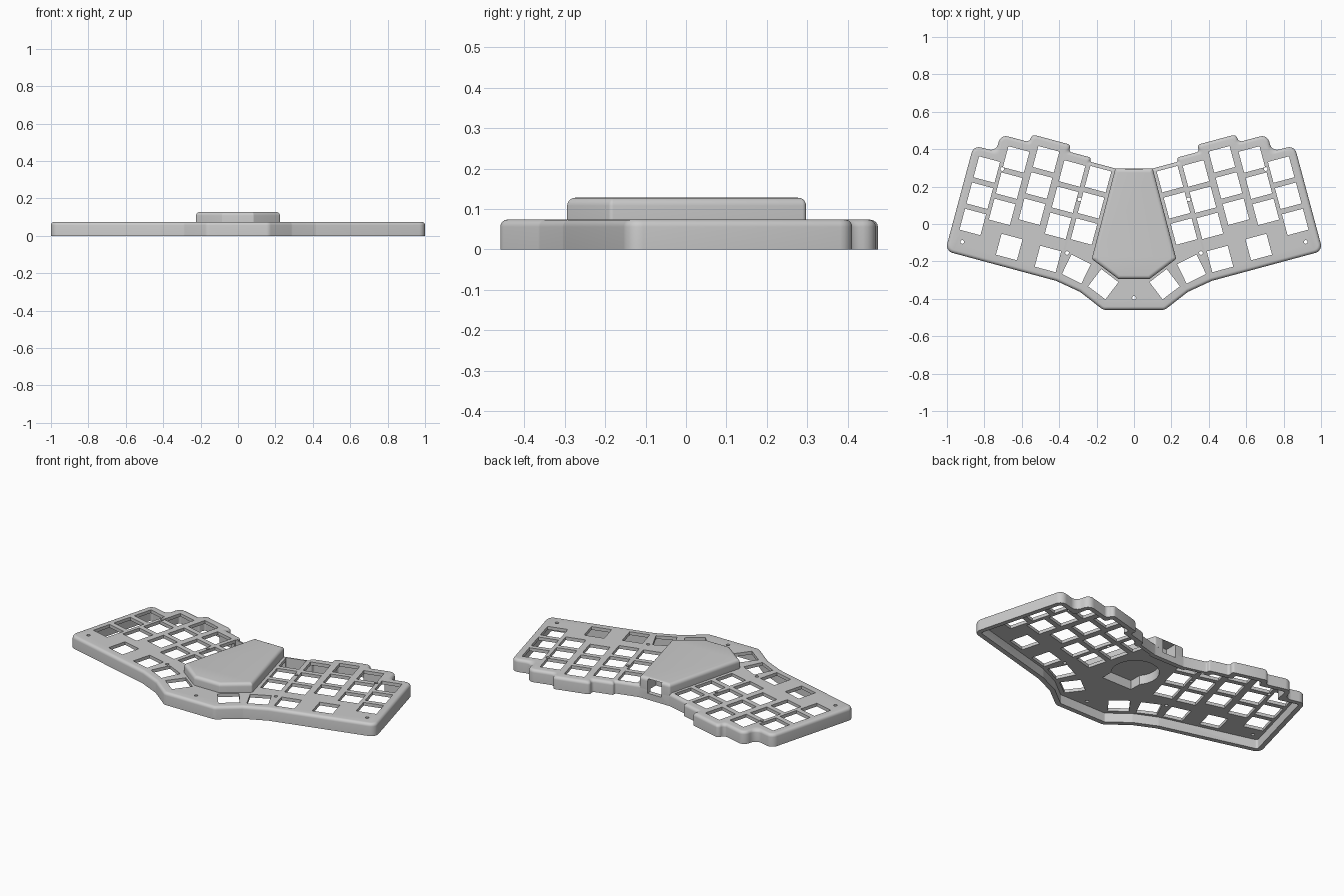
import bpy, bmesh, math
from mathutils import Vector, Matrix

cube = bpy.data.objects.get("Cube")
if cube:
    bpy.data.objects.remove(cube, do_unlink=True)

grey = bpy.data.materials.new("plain_grey")
grey.use_nodes = True
grey.diffuse_color = (0.6, 0.6, 0.6, 1)
grey.node_tree.nodes["Principled BSDF"].inputs["Base Color"].default_value = (0.6, 0.6, 0.6, 1)

TILT = math.radians(15)
TOP, PLATE_UNDER, WALL = 0.074, 0.055, 0.028
KEY = 0.116


def mirrored(half):
    """Complete a right-hand outline with its left-hand copy."""
    pts = [Vector(p) for p in half]
    return pts + [Vector((-p.x, p.y)) for p in reversed(pts)]


def offset(pts, d):
    """Move a clockwise outline inward by d with mitred corners."""
    out = []
    for i, p in enumerate(pts):
        a = (p - pts[i - 1]).normalized()
        b = (pts[(i + 1) % len(pts)] - p).normalized()
        na, nb = Vector((a.y, -a.x)), Vector((b.y, -b.x))
        out.append(p + (na + nb) * d / (1 + na.dot(nb)))
    return out


def rounded(pts, radius, steps=5):
    """Round every corner, limited by the neighbouring edges."""
    out = []
    for i, p in enumerate(pts):
        u, v = pts[i - 1] - p, pts[(i + 1) % len(pts)] - p
        turn = math.pi - u.angle(v)
        t = min(radius * math.tan(turn / 2), 0.45 * u.length, 0.45 * v.length)
        a, b = p + u.normalized() * t, p + v.normalized() * t
        w = math.cos(turn / 2)
        for k in range(steps + 1):
            s = k / steps
            c0, c1, c2 = (1 - s) ** 2, 2 * s * (1 - s) * w, s * s
            out.append((a * c0 + p * c1 + b * c2) / (c0 + c1 + c2))
    return out


def volume(mesh):
    bm = bmesh.new()
    bm.from_mesh(mesh)
    v = bm.calc_volume(signed=True)
    bm.free()
    return v


def make_object(name, bm):
    bmesh.ops.recalc_face_normals(bm, faces=bm.faces)
    if bm.calc_volume(signed=True) < 0:
        bmesh.ops.reverse_faces(bm, faces=bm.faces)
    mesh = bpy.data.meshes.new(name)
    bm.to_mesh(mesh)
    bm.free()
    mesh.materials.append(grey)
    obj = bpy.data.objects.new(name, mesh)
    bpy.context.collection.objects.link(obj)
    return obj


def loft(name, outline, layers, radius):
    """Stack rounded copies of an outline; layers are (inset, height)."""
    bm = bmesh.new()
    rings = [[bm.verts.new((p.x, p.y, z)) for p in rounded(offset(outline, d), max(radius - d, 0.006))]
             for d, z in layers]
    for low, high in zip(rings, rings[1:]):
        for i in range(len(low)):
            bm.faces.new((low[i - 1], low[i], high[i], high[i - 1]))
    caps = [bm.faces.new(rings[0]), bm.faces.new(rings[-1])]
    bmesh.ops.triangulate(bm, faces=caps)
    return make_object(name, bm)


def soft_top(bottom, top, r, steps=5):
    arcs = [k / steps * math.pi / 2 for k in range(steps + 1)]
    return [(0, bottom)] + [(r - r * math.cos(a), top - r + r * math.sin(a)) for a in arcs]


def box(centre, size, angle=0):
    bm = bmesh.new()
    m = Matrix.Translation(centre) @ Matrix.Rotation(angle, 4, "Z") @ Matrix.Diagonal((*size, 1))
    bmesh.ops.create_cube(bm, size=1, matrix=m)
    return make_object("box_cutter", bm)


def cylinder(centre, r, depth, sides):
    bm = bmesh.new()
    bmesh.ops.create_cone(bm, cap_ends=True, segments=sides, radius1=r, radius2=r,
                          depth=depth, matrix=Matrix.Translation(centre))
    return make_object("cylinder_cutter", bm)


def cut(obj, cutter):
    """Subtract the cutter, keeping the first solver result that is a sound solid."""
    before = volume(obj.data)
    mod = obj.modifiers.new("cut", "BOOLEAN")
    mod.operation, mod.object = "DIFFERENCE", cutter
    for solver, own in (("EXACT", False), ("MANIFOLD", False), ("EXACT", True)):
        mod.solver, mod.use_self = solver, own
        bpy.context.view_layer.update()
        graph = bpy.context.evaluated_depsgraph_get()
        mesh = bpy.data.meshes.new_from_object(obj.evaluated_get(graph))
        if 0.15 * before < volume(mesh) < before - 1e-8:
            obj.data = mesh
            break
    obj.modifiers.remove(mod)


# Case shell with stepped back edge
case_outline = mirrored([
    (0.10, 0.297), (0.235, 0.333), (0.23, 0.355), (0.35, 0.387), (0.336, 0.423),
    (0.545, 0.479), (0.56, 0.438), (0.715, 0.479), (0.735, 0.387), (0.858, 0.42),
    (1.009, -0.144), (0.416, -0.304), (0.288, -0.363), (0.165, -0.459)])
case = loft("case", case_outline, soft_top(0, TOP, 0.018), 0.04)

# Raised controller cover
cover_outline = mirrored([(0.10, 0.297), (0.226, -0.187), (0.083, -0.294)])
cover = loft("controller_cover", cover_outline, soft_top(PLATE_UNDER + 0.002, 0.128, 0.02), 0.012)

# Hollow underside
case_cutters = [loft("cavity_cutter", case_outline, [(WALL, -0.1), (WALL, PLATE_UNDER)], 0.04)]

# Switch openings: staggered columns, then the thumb arc
columns = [(0.192, 0.240), (0.331, 0.270), (0.470, 0.346), (0.630, 0.345), (0.787, 0.291)]
down = Vector((math.sin(TILT), -math.cos(TILT))) * 0.145
keys = [(Vector(c) + down * row, TILT) for c in columns for row in range(3)]
keys += [(Vector(p), math.radians(a)) for p, a in (
    ((0.667, -0.123), 15), ((0.460, -0.187), 15), ((0.308, -0.241), 26), ((0.164, -0.322), 37))]
screws = [(0.918, -0.096), (0.705, 0.294), (0.292, 0.132), (0.358, -0.155)]
for side in (1, -1):
    case_cutters += [box((side * p.x, p.y, 0.05), (KEY, KEY, 0.3), side * a) for p, a in keys]
    case_cutters += [cylinder((side * x, y, 0.05), 0.01, 0.3, 16) for x, y in screws]
case_cutters.append(cylinder((0, -0.395, 0.05), 0.01, 0.3, 16))

# Pocket under the cover and the cable port at the back
shared_cutters = [box((0, -0.07, 0.06), (0.2, 0.15, 0.1)),
                  cylinder((0, 0.01, 0.06), 0.13, 0.1, 48),
                  box((0, 0.30, 0.08), (0.09, 0.16, 0.084))]

for cutter in case_cutters + shared_cutters:
    cut(case, cutter)
for cutter in shared_cutters:
    cut(cover, cutter)
for cutter in case_cutters + shared_cutters:
    bpy.data.objects.remove(cutter, do_unlink=True)

# Smooth rounded edges, crisp corners
for obj in (case, cover):
    bpy.ops.object.select_all(action="DESELECT")
    obj.select_set(True)
    bpy.context.view_layer.objects.active = obj
    bpy.ops.object.shade_smooth_by_angle(angle=math.radians(30))
